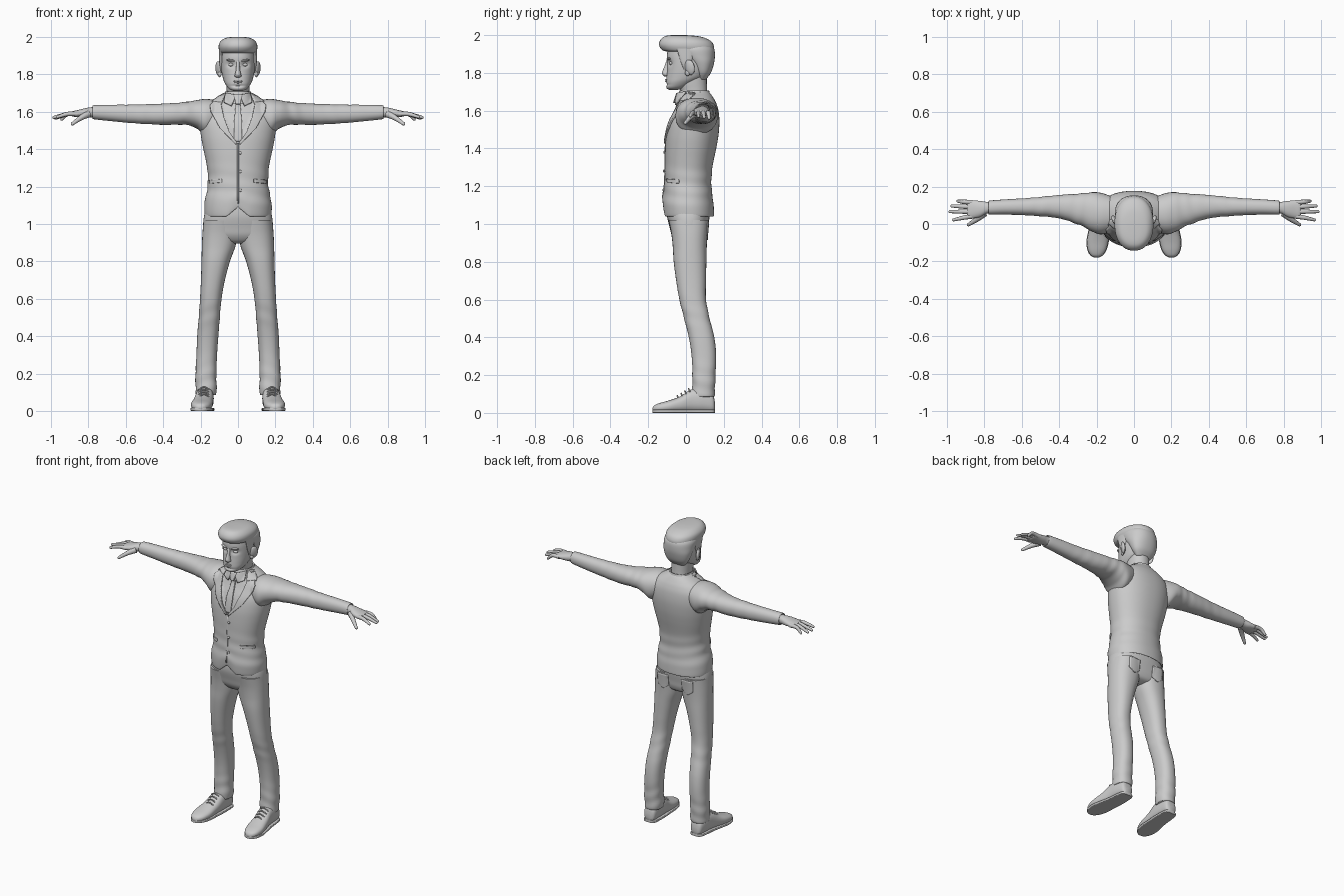
import bpy, bmesh, math
from mathutils import Vector, Matrix
from mathutils.bvhtree import BVHTree

AX = {'x': lambda t, a, b: (t, a, b), 'y': lambda t, a, b: (a, t, b), 'z': lambda t, a, b: (a, b, t)}


def finish(ob, mirror=False, angle=50):
    me = ob.data
    me.polygons.foreach_set('use_smooth', [True] * len(me.polygons))
    me.set_sharp_from_angle(angle=math.radians(angle))
    if mirror:
        ob.modifiers.new('Mirror', 'MIRROR').use_mirror_merge = False
    return ob


def from_bm(name, bm, mirror=False, angle=50):
    bmesh.ops.recalc_face_normals(bm, faces=bm.faces)
    me = bpy.data.meshes.new(name)
    bm.to_mesh(me)
    bm.free()
    ob = bpy.data.objects.new(name, me)
    bpy.context.collection.objects.link(ob)
    return finish(ob, mirror, angle)


def catmull(p, i, f):
    q = [p[max(0, min(len(p) - 1, i + k))] for k in (-1, 0, 1, 2)]
    return [0.5 * (2 * b + (c - a) * f + (2 * a - 5 * b + 4 * c - d) * f * f + (3 * b - a - 3 * c + d) * f ** 3)
            for a, b, c, d in zip(*q)]


def loft(name, axis, rings, n=32, sub=5, e=2.2, mirror=False, folds=(), warp=None):
    """Smooth skin through rings (t, a0, a1, b0, b1) given by their bounds."""
    bm = bmesh.new()
    steps = [catmull(rings, i, k / sub) for i in range(len(rings) - 1) for k in range(sub)] + [rings[-1]]
    loops = []
    for t, a0, a1, b0, b1 in steps:
        loop = []
        for k in range(n):
            g = 2 * math.pi * k / n
            c, s = math.cos(g), math.sin(g)
            m = 1 + sum(amp * math.sin(fr * t + 2 * math.sin(g + 1)) * math.exp(-((t - p) / w) ** 2)
                        for p, w, amp, fr in folds)
            a = (a0 + a1) / 2 + (a1 - a0) / 2 * m * math.copysign(abs(c) ** (2 / e), c)
            b = (b0 + b1) / 2 + (b1 - b0) / 2 * m * math.copysign(abs(s) ** (2 / e), s)
            loop.append(bm.verts.new(AX[axis](t, a, b)))
        loops.append(loop)
    for p, q in zip(loops, loops[1:]):
        for k in range(n):
            bm.faces.new((p[k], p[(k + 1) % n], q[(k + 1) % n], q[k]))
    bm.faces.new(loops[0])
    bm.faces.new(loops[-1])
    if warp:
        for v in bm.verts:
            warp(v.co)
    return from_bm(name, bm, mirror)


def sym(rows):
    return [(z, -w, w, y0, y1) for z, w, y0, y1 in rows]


def blob(name, loc, size, rot=(0, 0, 0), mirror=False):
    bm = bmesh.new()
    bmesh.ops.create_uvsphere(bm, u_segments=20, v_segments=12, radius=1)
    r = Matrix.Rotation(rot[2], 4, 'Z') @ Matrix.Rotation(rot[1], 4, 'Y') @ Matrix.Rotation(rot[0], 4, 'X')
    bmesh.ops.transform(bm, matrix=Matrix.Translation(loc) @ r @ Matrix.Diagonal((*size, 1)), verts=bm.verts)
    return from_bm(name, bm, mirror)


def tube(name, pts, r, mirror=True):
    """Rounded tapering tube through points, with a radius at each."""
    bm = bmesh.new()
    path = [catmull([(*p, q) for p, q in zip(pts, r)], i, k / 4) for i in range(len(pts) - 1) for k in range(4)]
    path.append((*pts[-1], r[-1]))
    end = (Vector(pts[-1]) - Vector(pts[-2])).normalized()
    for d, s in ((.5, .85), (.85, .5), (1, .1)):
        path.append((*(Vector(pts[-1]) + end * d * r[-1]), r[-1] * s))
    loops = []
    for i, p in enumerate(path):
        d = Vector(path[min(i + 1, len(path) - 1)][:3]) - Vector(path[max(i - 1, 0)][:3])
        u = d.cross(Vector((0, 0, 1))).normalized()
        w = u.cross(d).normalized()
        loops.append([bm.verts.new(Vector(p[:3]) + p[3] * (u * math.cos(k * math.pi / 6) + w * math.sin(k * math.pi / 6)))
                      for k in range(12)])
    for p, q in zip(loops, loops[1:]):
        for k in range(12):
            bm.faces.new((p[k], p[(k + 1) % 12], q[(k + 1) % 12], q[k]))
    bm.faces.new(loops[0])
    bm.faces.new(loops[-1])
    return from_bm(name, bm, mirror)


def surface(*obs):
    vs, fs = [], []
    for o in obs:
        k = len(vs)
        vs += [v.co.copy() for v in o.data.vertices]
        fs += [[i + k for i in p.vertices] for p in o.data.polygons]
    return BVHTree.FromPolygons(vs, fs)


def strip(name, tree, left, right, lift=.003, thick=.006, side=-1, mirror=True, m=8):
    """Cloth strip between two (x, z) edges, laid onto a surface from the front or back."""
    bm = bmesh.new()
    rows, last = [], -.05
    for i in range((len(left) - 1) * 8 + 1):
        j = min(i // 8, len(left) - 2)
        a, b = (Vector(e[j]).lerp(Vector(e[j + 1]), i / 8 - j) for e in (left, right))
        row = []
        for k in range(m + 1):
            x, z = a.lerp(b, k / m)
            hit = tree.ray_cast(Vector((x, side, z)), Vector((0, -side, 0)))[0]
            last = hit.y if hit else last
            row.append(bm.verts.new((x, last + side * lift, z)))
        rows.append(row)
    for p, q in zip(rows, rows[1:]):
        for k in range(m):
            bm.faces.new((p[k], p[k + 1], q[k + 1], q[k]))
    ob = from_bm(name, bm)
    s = ob.modifiers.new('Solidify', 'SOLIDIFY')
    s.thickness, s.offset = thick, 0
    if mirror:
        ob.modifiers.new('Mirror', 'MIRROR').use_mirror_merge = False
    return ob


# Jacket body with cutaway front hem
def hem(v):
    if v.y < 0:
        v.z += .05 * max(0, 1 - abs(v.x) / .06) * max(0, min(1, (1.2 - v.z) / .15))


jacket = loft('jacket', 'z', sym([
    (1.09, .16, -.10, .125), (1.05, .17, -.11, .14), (1.045, .178, -.118, .148), (1.10, .18, -.124, .146),
    (1.15, .172, -.12, .14), (1.20, .163, -.115, .135), (1.26, .161, -.112, .136), (1.32, .168, -.111, .143),
    (1.40, .185, -.11, .16), (1.47, .198, -.105, .172), (1.54, .205, -.09, .177), (1.60, .195, -.062, .172),
    (1.64, .165, -.045, .16), (1.668, .125, -.03, .145), (1.69, .085, -.02, .13), (1.70, .07, -.01, .12)]),
    n=96, sub=6, folds=[(1.2, .09, .012, 75)], warp=hem)
# Sleeves
sleeve = loft('sleeve', 'x', [
    (.10, -.03, .14, 1.52, 1.66), (.17, -.055, .165, 1.475, 1.668), (.22, -.042, .17, 1.51, 1.662),
    (.28, -.01, .163, 1.53, 1.652), (.40, .03, .155, 1.53, 1.643), (.55, .045, .14, 1.538, 1.638),
    (.68, .05, .132, 1.55, 1.637), (.77, .05, .125, 1.56, 1.635), (.771, .057, .118, 1.567, 1.628)],
    mirror=True, sub=8, folds=[(.3, .06, .025, 90), (.5, .08, .02, 80)])
# Shirt collar and neck
collar = loft('shirt_collar', 'z', sym([
    (1.64, .09, -.055, .13), (1.665, .084, -.048, .132), (1.70, .072, -.036, .124), (1.708, .068, -.032, .12),
    (1.70, .06, -.025, .11)]))
loft('neck', 'z', sym([(1.62, .06, -.02, .12), (1.70, .06, -.028, .112), (1.75, .063, -.045, .11), (1.80, .065, -.04, .11)]))

# Lapels, collar points, tie, pockets and buttons laid on the chest
chest = surface(jacket, sleeve, collar)
strip('lapel', chest, [(.066, 1.70), (.09, 1.64), (.075, 1.57), (.045, 1.49), (.002, 1.43)],
      [(.085, 1.69), (.15, 1.635), (.145, 1.60), (.095, 1.51), (.012, 1.425)], .004, .009)
strip('upper_lapel', chest, [(.07, 1.70), (.09, 1.65)], [(.09, 1.69), (.14, 1.655)], .008, .008)
strip('collar_point', chest, [(.008, 1.69), (.035, 1.63)], [(.065, 1.70), (.075, 1.65)], .007, .008)
strip('tie', chest, [(-.012, 1.645), (-.022, 1.53), (-.02, 1.44)], [(.012, 1.645), (.022, 1.53), (.02, 1.44)],
      -.003, .008, mirror=False)
strip('tie_knot', chest, [(-.022, 1.69), (-.012, 1.64)], [(.022, 1.69), (.012, 1.64)], .006, .014, mirror=False)
strip('pocket_flap', chest, [(.085, 1.222), (.085, 1.24)], [(.152, 1.215), (.152, 1.236)], .003, .008)
strip('front_edge', chest, [(-.004, 1.43), (-.004, 1.11)], [(.004, 1.43), (.004, 1.11)], .001, .004, mirror=False)
for i, z in enumerate((1.38, 1.28, 1.18)):
    blob(f'button_{i + 1}', (.012, -.115 - .002 * i, z), (.008, .005, .008))
# Recess the shirt opening behind the lapels
for v in jacket.data.vertices:
    if v.co.y < 0 and v.co.z > 1.43 and abs(v.co.x) < min(.085, (v.co.z - 1.43) * .55):
        v.co.y += .01

# Trousers
hips = loft('trouser_hips', 'z', sym([
    (1.10, .165, -.10, .125), (1.04, .182, -.1, .125), (.98, .187, -.086, .116), (.94, .184, -.075, .11),
    (.91, .13, -.055, .095), (.895, .05, -.03, .06)]), n=48, e=2.4)
leg = loft('trouser_leg', 'z', [
    (1.02, .0, .184, -.092, .12), (.95, .0, .19, -.078, .114), (.88, .014, .193, -.07, .11), (.80, .043, .195, -.065, .108),
    (.70, .07, .198, -.052, .106), (.60, .088, .203, -.035, .106), (.50, .097, .21, -.01, .125), (.40, .105, .218, .015, .15),
    (.30, .112, .222, .03, .16), (.20, .115, .227, .034, .156), (.10, .115, .226, .032, .152), (.085, .122, .22, .04, .145)],
    mirror=True, sub=8, e=2.3, folds=[(.15, .09, .03, 75), (.52, .07, .015, 70)])
seat = surface(hips, leg)
strip('back_pocket', seat, [(.05, 1.01), (.05, .94), (.085, .915)], [(.13, 1.01), (.13, .94), (.095, .915)], .001, .006, side=1)

# Shoes with soles and laces
shoe = [(.153, .155, .195, .015, .055), (.14, .135, .212, .002, .10), (.09, .13, .222, .002, .13), (.03, .13, .228, .002, .125),
        (-.03, .134, .24, .002, .088), (-.09, .137, .251, .002, .066), (-.14, .15, .246, .002, .052),
        (-.168, .17, .23, .004, .04), (-.178, .188, .212, .01, .026)]
loft('shoe', 'y', shoe, mirror=True, e=2.4)
loft('shoe_sole', 'y', [(y, a - .003, b + .003, 0, .018) for y, a, b, _, _ in shoe], mirror=True, e=6)
for i in range(4):
    y, z = .02 - .02 * i, .126 - .0125 * i
    tube(f'lace_{i + 1}', [(.155, y, z - .012), (.182, y - .006, z + .002), (.21, y, z - .012)], [.004] * 3)

# Hands
loft('palm', 'x', [(.74, .058, .117, 1.568, 1.626), (.785, .056, .118, 1.57, 1.624), (.82, .038, .123, 1.568, 1.618),
                   (.86, .03, .126, 1.571, 1.608), (.885, .032, .124, 1.575, 1.602), (.892, .05, .11, 1.582, 1.596)], mirror=True)
for name, y0, x1, y1, z1 in (('little', .116, .95, .122, 1.56), ('ring', .091, .982, .096, 1.565),
                             ('middle', .066, .992, .066, 1.57), ('index', .042, .972, .022, 1.572)):
    tube(f'{name}_finger', [(.86, y0, 1.588), (.91, y0 * .6 + y1 * .4, 1.588), (x1 - .008, y1, z1)], [.013, .0115, .008])
tube('thumb', [(.80, .058, 1.588), (.84, .025, 1.567), (.885, -.004, 1.535)], [.02, .014, .009])


# Head with eye sockets pressed in
def sockets(v):
    if v.y < 0:
        v.y += .014 * math.exp(-((abs(v.x) - .038) / .02) ** 2 - ((v.z - 1.852) / .016) ** 2)
        v.y += .007 * math.exp(-(v.x / .035) ** 2 - ((v.z - 1.738) / .006) ** 2)


loft('head', 'z', sym([
    (1.71, .022, -.09, -.045), (1.722, .048, -.104, 0), (1.75, .069, -.105, .05), (1.78, .081, -.103, .10),
    (1.82, .089, -.099, .125), (1.86, .092, -.1, .135), (1.90, .092, -.1, .14), (1.94, .085, -.09, .13),
    (1.97, .05, -.05, .08)]), n=64, sub=8, warp=sockets)
loft('nose', 'z', sym([(1.782, .008, -.115, -.09), (1.79, .018, -.123, -.085), (1.802, .016, -.127, -.085),
                       (1.83, .010, -.116, -.085), (1.865, .009, -.103, -.085), (1.88, .006, -.097, -.085)]), e=2)
blob('eye', (.037, -.078, 1.851), (.015, .012, .009), mirror=True)
blob('eyebrow', (.04, -.092, 1.874), (.024, .009, .006), (0, -.12, .3), mirror=True)
blob('upper_lip', (0, -.104, 1.764), (.024, .006, .004))
blob('lower_lip', (0, -.104, 1.756), (.02, .006, .004))
blob('ear', (.104, .02, 1.829), (.012, .028, .041), (.15, .12, -.45), mirror=True)
blob('ear_lobe', (.098, .008, 1.80), (.009, .014, .016), (0, 0, -.3), mirror=True)

# Hair: back cap, swept quiff and sideburns
loft('hair_back', 'z', sym([
    (1.765, .05, .065, .105), (1.80, .078, .045, .132), (1.85, .095, .015, .148), (1.89, .101, -.03, .153),
    (1.925, .102, -.06, .15), (1.95, .09, -.06, .135)]), n=48)
loft('hair_quiff', 'z', sym([
    (1.912, .088, -.095, .14), (1.92, .098, -.125, .148), (1.945, .104, -.142, .147), (1.97, .098, -.138, .13),
    (1.99, .076, -.12, .085), (1.998, .045, -.095, .03), (2.0, .01, -.06, -.02)]), n=48)
loft('sideburn', 'z', [(1.815, .08, .092, -.01, .01), (1.86, .08, .1, -.028, .03), (1.93, .08, .101, -.05, .05)], mirror=True)
